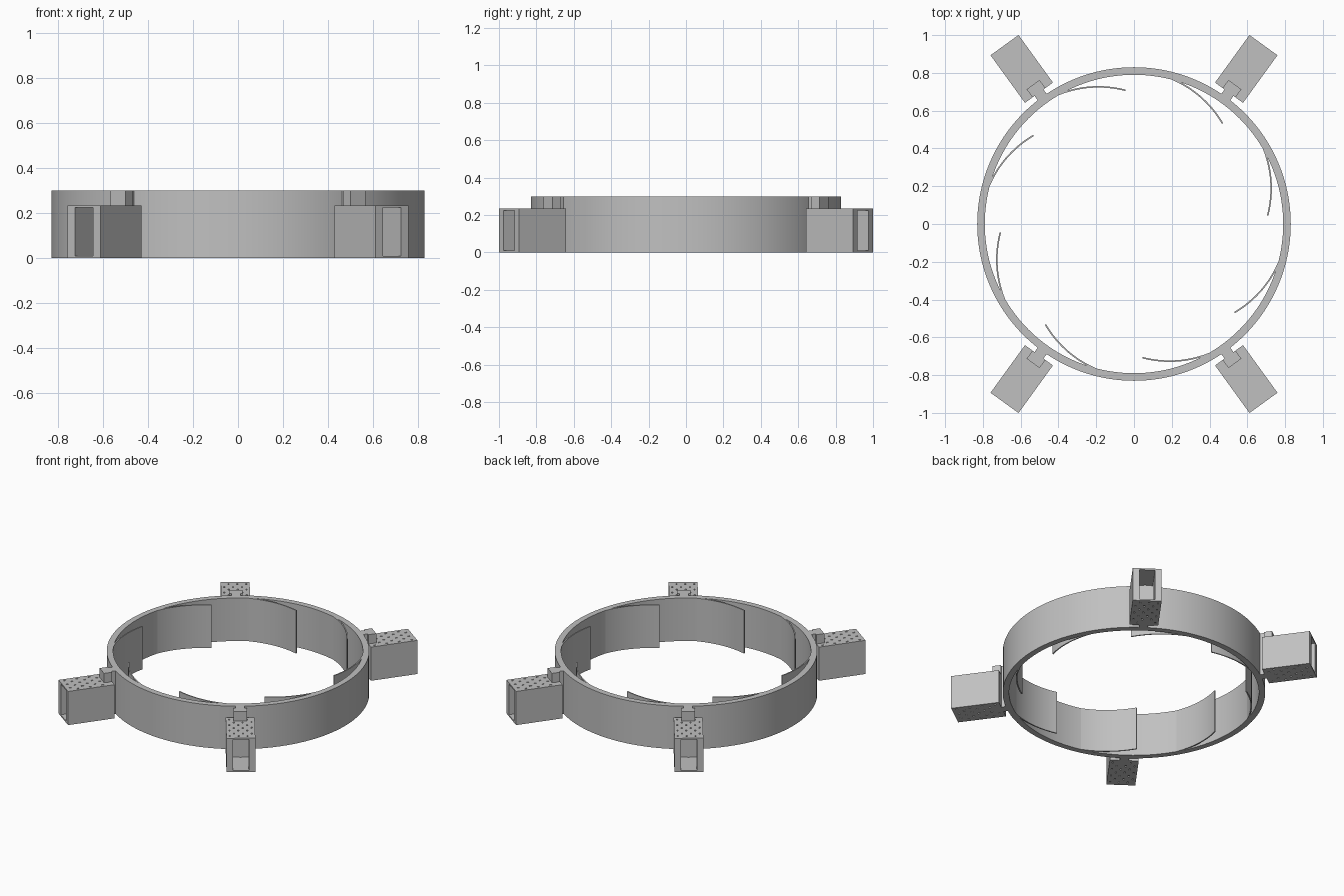
import bpy, bmesh
from math import cos, sin, pi, radians, atan2, hypot, tau
from mathutils import Vector, Matrix

cube = bpy.data.objects.get("Cube")
if cube:
    bpy.data.objects.remove(cube, do_unlink=True)

HEIGHT = 0.30
BOX_TOP = 0.235
WALL = 0.01
R_OUT, R_IN = 0.83, 0.79
BOX_NEAR, BOX_FAR, BOX_HALF = 0.858, 1.169, 0.0915
BOX_ANGLE = 54.1

grey = bpy.data.materials.new("plain_grey")
grey.use_nodes = True
grey.diffuse_color = (0.53, 0.53, 0.53, 1)
grey.node_tree.nodes["Principled BSDF"].inputs["Base Color"].default_value = grey.diffuse_color


def to_mesh(name, bm):
    bmesh.ops.recalc_face_normals(bm, faces=bm.faces)
    mesh = bpy.data.meshes.new(name)
    bm.to_mesh(mesh)
    bm.free()
    mesh.materials.append(grey)
    return mesh


def place(name, mesh, matrix=Matrix()):
    ob = bpy.data.objects.new(name, mesh)
    bpy.context.collection.objects.link(ob)
    ob.matrix_world = matrix
    return ob


def prism(name, outline, z0, z1):
    """Extrude a flat outline from z0 up to z1."""
    bm = bmesh.new()
    face = bm.faces.new([bm.verts.new((x, y, z0)) for x, y in outline])
    ext = bmesh.ops.extrude_face_region(bm, geom=[face], use_keep_orig=True)
    top = [g for g in ext["geom"] if isinstance(g, bmesh.types.BMVert)]
    bmesh.ops.translate(bm, verts=top, vec=(0, 0, z1 - z0))
    return to_mesh(name, bm)


def smooth(objects):
    bpy.ops.object.select_all(action="DESELECT")
    for ob in objects:
        ob.select_set(True)
    bpy.context.view_layer.objects.active = objects[0]
    bpy.ops.object.shade_smooth_by_angle(angle=radians(30))


# Main ring: rectangular section spun around z
bm = bmesh.new()
section = [bm.verts.new((r, 0, z)) for r, z in
           ((R_IN, 0), (R_OUT, 0), (R_OUT, HEIGHT), (R_IN, HEIGHT))]
edges = [bm.edges.new((section[i], section[i - 1])) for i in range(4)]
bmesh.ops.spin(bm, geom=section + edges, cent=(0, 0, 0), axis=(0, 0, 1),
               angle=tau, steps=128)
bmesh.ops.remove_doubles(bm, verts=bm.verts, dist=0.0005)
rounded = [place("ring", to_mesh("ring", bm))]

# Curved inner blades: thin arc from the ring wall to a free tip
root = Vector((cos(radians(30)), sin(radians(30)))) * 0.793
tip = Vector((cos(radians(3.6)), sin(radians(3.6)))) * 0.709
chord = tip - root
sag = 0.028
radius = chord.length ** 2 / (8 * sag) + sag / 2
outward = Vector((-chord.y, chord.x)).normalized()
centre = (root + tip) / 2 - outward * (radius - sag)
start = atan2(root.y - centre.y, root.x - centre.x)
end = atan2(tip.y - centre.y, tip.x - centre.x)
STEPS = 20


def arc(r):
    angles = [start + (end - start) * i / STEPS for i in range(STEPS + 1)]
    return [(centre.x + r * cos(a), centre.y + r * sin(a)) for a in angles]


blade = prism("blade", arc(radius + 0.004) + arc(radius - 0.004)[::-1], 0, HEIGHT)
for k in range(8):
    rounded.append(place(f"blade_{k + 1}", blade, Matrix.Rotation(k * pi / 4, 4, "Z")))
smooth(rounded)

# Housing walls: U-shaped plan, open outward, with a slim rib on the back wall
CAVITY, BACK = 0.05, 0.97
half_u = [(BOX_NEAR, BOX_HALF), (BOX_FAR, BOX_HALF), (BOX_FAR, CAVITY),
          (BACK, CAVITY), (BACK, 0.006), (BACK + 0.008, 0.006)]
walls = prism("housing_walls", half_u + [(x, -y) for x, y in half_u[::-1]],
              WALL, BOX_TOP - WALL)

# Housing plate: thin sheet with staggered shallow slots
NX, NY = 15, 13
bm = bmesh.new()
bmesh.ops.create_grid(bm, x_segments=NX, y_segments=NY, size=0.5)
length, width = BOX_FAR - BOX_NEAR, 2 * BOX_HALF
mid = (BOX_NEAR + BOX_FAR) / 2
slots = []
for f in bm.faces:
    c = f.calc_center_median()
    i, j = int((c.x + 0.5) * NX), int((c.y + 0.5) * NY)
    if j % 2 and i % 4 == j % 4 and 0 < i < NX - 1:
        slots.append(f)
for v in bm.verts:
    v.co = (mid + v.co.x * length, v.co.y * width, 0)
ext = bmesh.ops.extrude_face_region(bm, geom=bm.faces[:], use_keep_orig=True)
under = [g for g in ext["geom"] if isinstance(g, bmesh.types.BMVert)]
bmesh.ops.translate(bm, verts=under, vec=(0, 0, -WALL))
bmesh.ops.recalc_face_normals(bm, faces=bm.faces)
bmesh.ops.inset_individual(bm, faces=slots, thickness=0.004, depth=0)
for f in slots:
    f.normal_update()
ext = bmesh.ops.extrude_discrete_faces(bm, faces=slots)
bmesh.ops.translate(bm, verts=list({v for f in ext["faces"] for v in f.verts}),
                    vec=(0, 0, -0.006))
plate = to_mesh("housing_plate", bm)

# T-shaped connector: narrow neck from the ring, wider head in the housing
half_t = [(R_OUT - 0.015, 0.029), (BOX_NEAR, 0.029), (BOX_NEAR, 0.042), (0.911, 0.042)]
connector = prism("connector", half_t + [(x, -y) for x, y in half_t[::-1]], 0, HEIGHT)

corners = {"back_left": BOX_ANGLE, "back_right": 180 - BOX_ANGLE,
           "front_right": 180 + BOX_ANGLE, "front_left": -BOX_ANGLE}
for corner, angle in corners.items():
    turn = Matrix.Rotation(radians(angle), 4, "Z")
    flip = Matrix.Rotation(pi, 4, "X")
    place(f"housing_walls_{corner}", walls, turn)
    place(f"housing_top_{corner}", plate, turn @ Matrix.Translation((0, 0, BOX_TOP)))
    place(f"housing_floor_{corner}", plate, turn @ flip)
    place(f"connector_{corner}", connector, turn)
